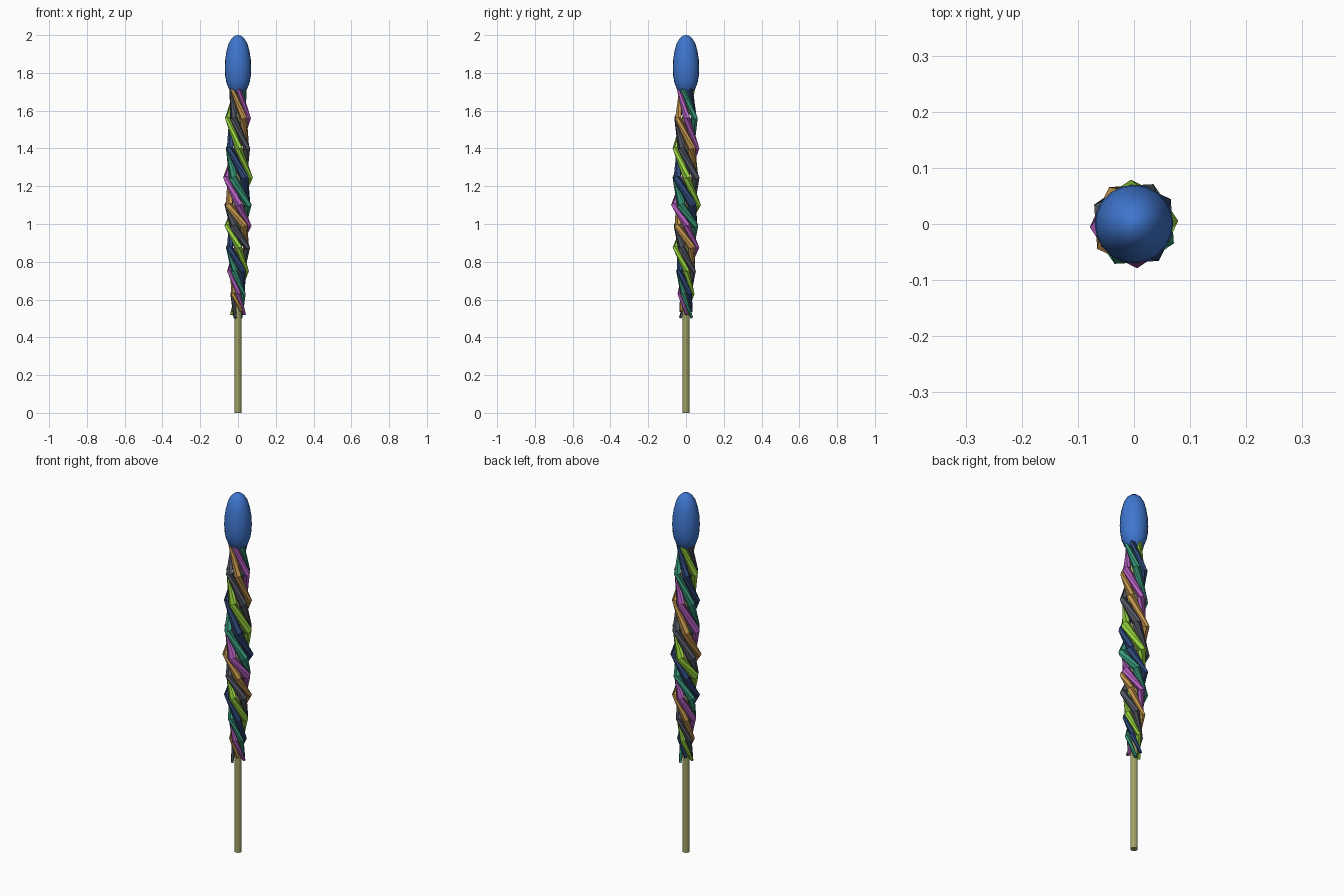
import bpy, math
from mathutils import Vector

if "Cube" in bpy.data.objects:
    bpy.data.objects.remove(bpy.data.objects["Cube"])


def make(name, verts, faces, color, smooth=False):
    me = bpy.data.meshes.new(name)
    me.from_pydata(verts, [], faces)
    mat = bpy.data.materials.new(name + "_colour")
    mat.diffuse_color = (*color, 1)
    mat.use_nodes = True
    mat.node_tree.nodes["Principled BSDF"].inputs["Base Color"].default_value = mat.diffuse_color
    me.materials.append(mat)
    ob = bpy.data.objects.new(name, me)
    bpy.context.collection.objects.link(ob)
    if smooth:
        me.shade_smooth()
    return ob


def skin(name, rings, color, smooth=False):
    """Join equal-sized rings of points into a closed tube."""
    n = len(rings[0])
    verts = [p for r in rings for p in r]
    faces = [(i * n + j, i * n + (j + 1) % n, (i + 1) * n + (j + 1) % n, (i + 1) * n + j)
             for i in range(len(rings) - 1) for j in range(n)]
    faces += [tuple(range(n))[::-1], tuple(range(len(verts) - n, len(verts)))]
    return make(name, verts, faces, color, smooth)


def lathe(name, profile, n, color, smooth=False):
    rings = [[(r * math.cos(2 * math.pi * j / n), r * math.sin(2 * math.pi * j / n), z)
              for j in range(n)] for r, z in profile]
    return skin(name, rings, color, smooth)


# Stick
lathe("stick", [(0.018, 0), (0.018, 1.75)], 12, (0.36, 0.36, 0.13))

# Rounded head
lathe("head", [(0.012, 1.688), (0.034, 1.697), (0.050, 1.718), (0.062, 1.75), (0.068, 1.785),
               (0.070, 1.825), (0.068, 1.87), (0.061, 1.915), (0.050, 1.955),
               (0.034, 1.982), (0.017, 1.996), (0.003, 2.0)], 20, (0.05, 0.18, 0.62), True)

# Twisted strands: (height, path radius, half width) per quarter turn
path = [(1.72, 0.036, 0.014), (1.56, 0.051, 0.018), (1.40, 0.052, 0.019), (1.245, 0.058, 0.021),
        (1.10, 0.058, 0.021), (0.99, 0.053, 0.019), (0.875, 0.053, 0.018),
        (0.75, 0.042, 0.016), (0.63, 0.032, 0.013), (0.52, 0.034, 0.008)]
strands = [("lime", (0.32, 0.68, 0.05)), ("navy", (0.03, 0.07, 0.20)),
           ("green", (0.04, 0.32, 0.20)), ("purple", (0.48, 0.12, 0.55)),
           ("orange", (0.58, 0.32, 0.08)), ("charcoal", (0.09, 0.10, 0.13))]
for k, (label, col) in enumerate(strands):
    pts = []
    for i, (z, r, w) in enumerate(path):
        a = math.radians(4 - 60 * k + 90 * (i - 3))
        drop = 0.02 * math.sin(k * 2.1) if i == len(path) - 1 else 0
        pts.append(Vector((r * math.cos(a), r * math.sin(a), z + drop)))
    rings = []
    for i, p in enumerate(pts):
        t = (pts[min(i + 1, len(pts) - 1)] - pts[max(i - 1, 0)]).normalized()
        out = Vector((p.x, p.y, 0)).normalized()
        out = (out - t * out.dot(t)).normalized()
        side = t.cross(out)
        w = path[i][2]
        rings.append([p + w * (out * math.cos(b) + side * math.sin(b) * 1.1)
                      for b in (2 * math.pi * j / 6 for j in range(6))])
    skin("strand_" + label, rings, col)
